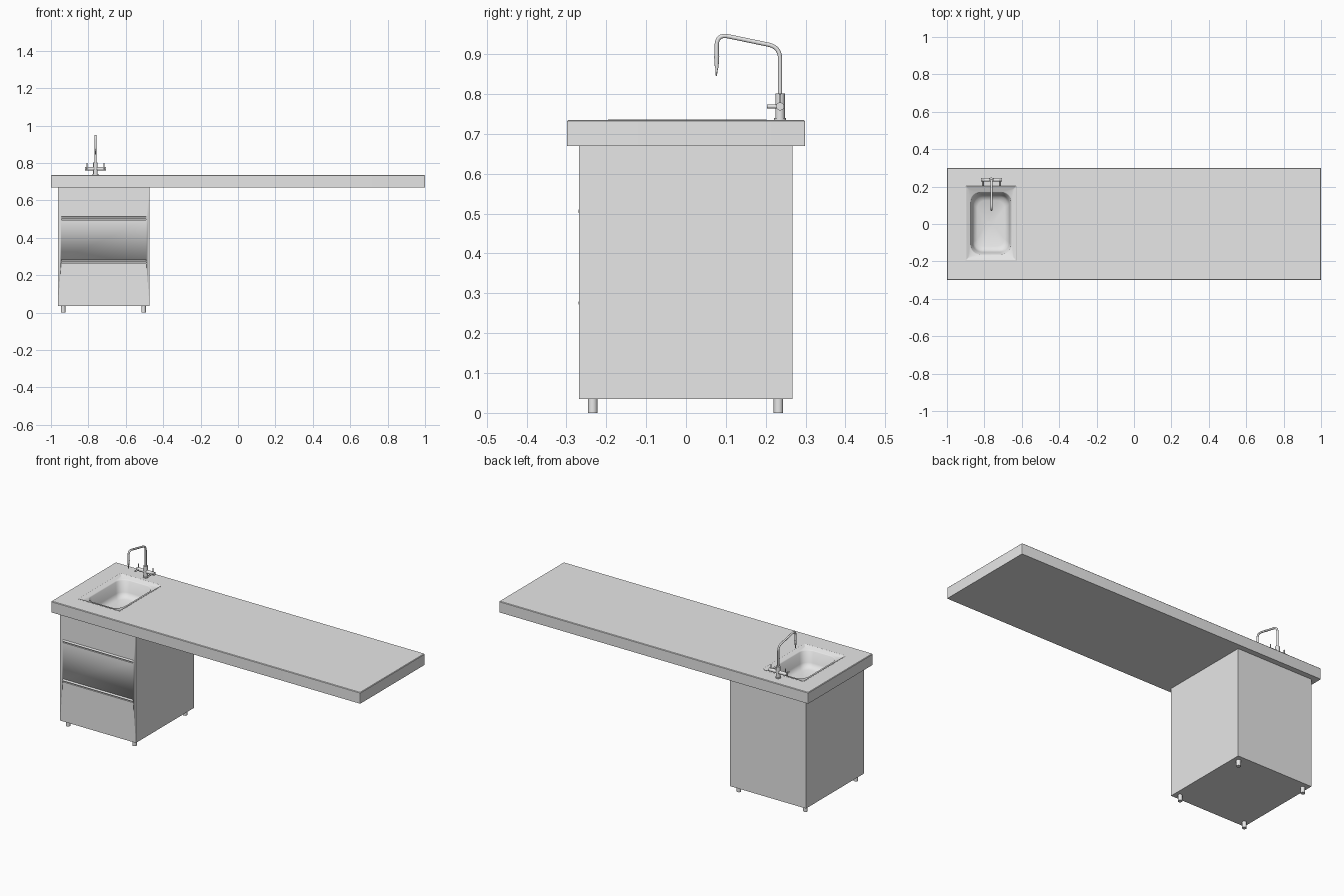
import bpy
import bmesh
from math import pi, radians, sin, cos
from mathutils import Matrix, Vector

if "Cube" in bpy.data.objects:
    bpy.data.objects.remove(bpy.data.objects["Cube"])

grey = bpy.data.materials.new("light grey")
grey.use_nodes = True
grey.diffuse_color = (0.8, 0.8, 0.8, 1)
grey.node_tree.nodes["Principled BSDF"].inputs["Base Color"].default_value = (0.8, 0.8, 0.8, 1)


def finish(name, bm, angle=35):
    bmesh.ops.recalc_face_normals(bm, faces=bm.faces)
    mesh = bpy.data.meshes.new(name)
    bm.to_mesh(mesh)
    bm.free()
    mesh.materials.append(grey)
    for p in mesh.polygons:
        p.use_smooth = True
    mesh.set_sharp_from_angle(angle=radians(angle))
    ob = bpy.data.objects.new(name, mesh)
    bpy.context.scene.collection.objects.link(ob)
    return ob


def box(name, low, high, open_top=False):
    bm = bmesh.new()
    low, high = Vector(low), Vector(high)
    size = high - low
    bmesh.ops.create_cube(bm, size=1, matrix=Matrix.Translation((low + high) / 2) @ Matrix.Diagonal((*size, 1)))
    if open_top:
        bmesh.ops.delete(bm, geom=[f for f in bm.faces if f.normal.z > 0.9], context="FACES_ONLY")
        mesh_ob = finish(name, bm)
        mesh_ob.data.flip_normals() if mesh_ob.data.polygons[0].normal.dot(
            mesh_ob.data.polygons[0].center - (low + high) / 2) < 0 else None
        return mesh_ob
    return finish(name, bm)


def rod(name, start, end, r1, r2=None, sides=20):
    start, end = Vector(start), Vector(end)
    axis = end - start
    bm = bmesh.new()
    turn = axis.to_track_quat("Z", "Y").to_matrix().to_4x4()
    bmesh.ops.create_cone(bm, cap_ends=True, segments=sides, radius1=r1,
                          radius2=r1 if r2 is None else r2, depth=axis.length,
                          matrix=Matrix.Translation((start + end) / 2) @ turn)
    return finish(name, bm)


def ring(bm, cx, cy, hx, hy, r, z, steps=7):
    """Rounded rectangle loop of vertices."""
    verts = []
    for q, (sx, sy) in enumerate([(1, 1), (-1, 1), (-1, -1), (1, -1)]):
        for i in range(steps):
            a = (q + i / (steps - 1)) * pi / 2
            verts.append(bm.verts.new((cx + sx * (hx - r) + r * cos(a),
                                       cy + sy * (hy - r) + r * sin(a), z)))
    return verts


def loft(name, rings, closed=False, cap=False, angle=35):
    bm = bmesh.new()
    loops = [ring(bm, *r) for r in rings]
    pairs = list(zip(loops, loops[1:]))
    if closed:
        pairs.append((loops[-1], loops[0]))
    for a, b in pairs:
        n = len(a)
        for i in range(n):
            j = (i + 1) % n
            bm.faces.new((a[i], a[j], b[j], b[i]))
    if cap:
        bm.faces.new(loops[-1])
    return finish(name, bm, angle)


# Worktop with a rectangular opening for the sink
top, under = 0.735, 0.67
sx, sy = -0.765, 0.003
loft("worktop", [
    (0, 0, 1.0, 0.299, 0.003, under),
    (0, 0, 1.0, 0.299, 0.003, top - 0.003),
    (0, 0, 0.997, 0.296, 0.003, top),
    (sx, sy, 0.134, 0.197, 0.002, top),
    (sx, sy, 0.134, 0.197, 0.002, under)], closed=True)

# Sink: raised lip, recessed ledge and rounded bowl
loft("sink", [
    (sx, sy, 0.136, 0.199, 0.003, top),
    (sx, sy, 0.135, 0.198, 0.003, top + 0.001),
    (sx, sy, 0.131, 0.194, 0.003, top + 0.001),
    (sx, sy, 0.122, 0.185, 0.004, top - 0.008),
    (sx, sy, 0.112, 0.170, 0.055, top - 0.008),
    (sx, sy, 0.107, 0.165, 0.052, top - 0.013),
    (sx, sy, 0.098, 0.153, 0.050, top - 0.075),
    (sx, sy, 0.090, 0.143, 0.047, top - 0.093),
    (sx, sy, 0.072, 0.122, 0.040, top - 0.102),
    (sx - 0.01, 0, 0.016, 0.016, 0.016, top - 0.108)], cap=True, angle=45)
rod("drain", (sx - 0.01, 0, top - 0.11), (sx - 0.01, 0, top - 0.105), 0.014)

# Cabinet carcass and front with two grip slots
x0, x1 = -0.963, -0.473
box("cabinet_body", (x0, -0.25, 0.035), (x1, 0.267, under), open_top=True)
front = box("drawer_front", (x0, -0.268, 0.035), (x1, -0.25, under))
for i, z in enumerate((0.275, 0.505)):
    cutter = box(f"slot_cutter_{i}", (x0 + 0.018, -0.3, z - 0.009), (x1 - 0.018, -0.256, z + 0.009))
    cutter.hide_render = True
    cutter.hide_viewport = True
    cut = front.modifiers.new("grip slot", "BOOLEAN")
    cut.operation = "DIFFERENCE"
    cut.solver = "EXACT"
    cut.object = cutter
    rod(f"drawer_handle_{i}", (x0 + 0.018, -0.264, z + 0.001), (x1 - 0.018, -0.264, z + 0.001), 0.0065)

# Feet
for x in (-0.935, -0.505):
    for y in (-0.234, 0.232):
        rod("foot", (x, y, 0), (x, y, 0.036), 0.012)

# Tap body, cross valve and levers
tx, ty = -0.762, 0.236
rod("tap_flange", (tx, ty, top), (tx, ty, top + 0.005), 0.015)
rod("tap_body", (tx, ty, top), (tx, ty, 0.802), 0.012)
rod("tap_valve_bar", (tx - 0.057, ty, 0.769), (tx + 0.057, ty, 0.769), 0.010)
for s in (-1, 1):
    x = tx + s * 0.046
    rod("tap_lever", (x, ty, 0.769), (x, ty, 0.800), 0.003, sides=12)
    rod("tap_knob", (x, ty, 0.769), (x, ty - 0.033, 0.769), 0.005, sides=12)

# Curved spout: a path with rounded corners swept by a round bevel
corners = [(ty, 0.80), (ty, 0.918), (0.077, 0.951), (0.077, 0.893)]
pts = [Vector((tx, *c)) for c in corners]
path = [pts[0]]
for a, b, c in zip(pts, pts[1:], pts[2:]):
    p, q = b + (a - b).normalized() * 0.03, b + (c - b).normalized() * 0.03
    for i in range(9):
        t = i / 8
        path.append(p * (1 - t) ** 2 + b * 2 * t * (1 - t) + q * t * t)
path.append(pts[-1])
curve = bpy.data.curves.new("tap_spout", "CURVE")
curve.dimensions = "3D"
curve.bevel_depth = 0.0055
curve.bevel_resolution = 3
curve.use_fill_caps = True
spline = curve.splines.new("POLY")
spline.points.add(len(path) - 1)
for point, co in zip(spline.points, path):
    point.co = (*co, 1)
spline.use_smooth = True
curve.materials.append(grey)
bpy.context.scene.collection.objects.link(bpy.data.objects.new("tap_spout", curve))
rod("spout_nozzle", (tx, 0.077, 0.895), (tx, 0.077, 0.865), 0.0065, 0.0045)
rod("spout_tip", (tx, 0.077, 0.866), (tx, 0.076, 0.846), 0.0035, 0.0015)
